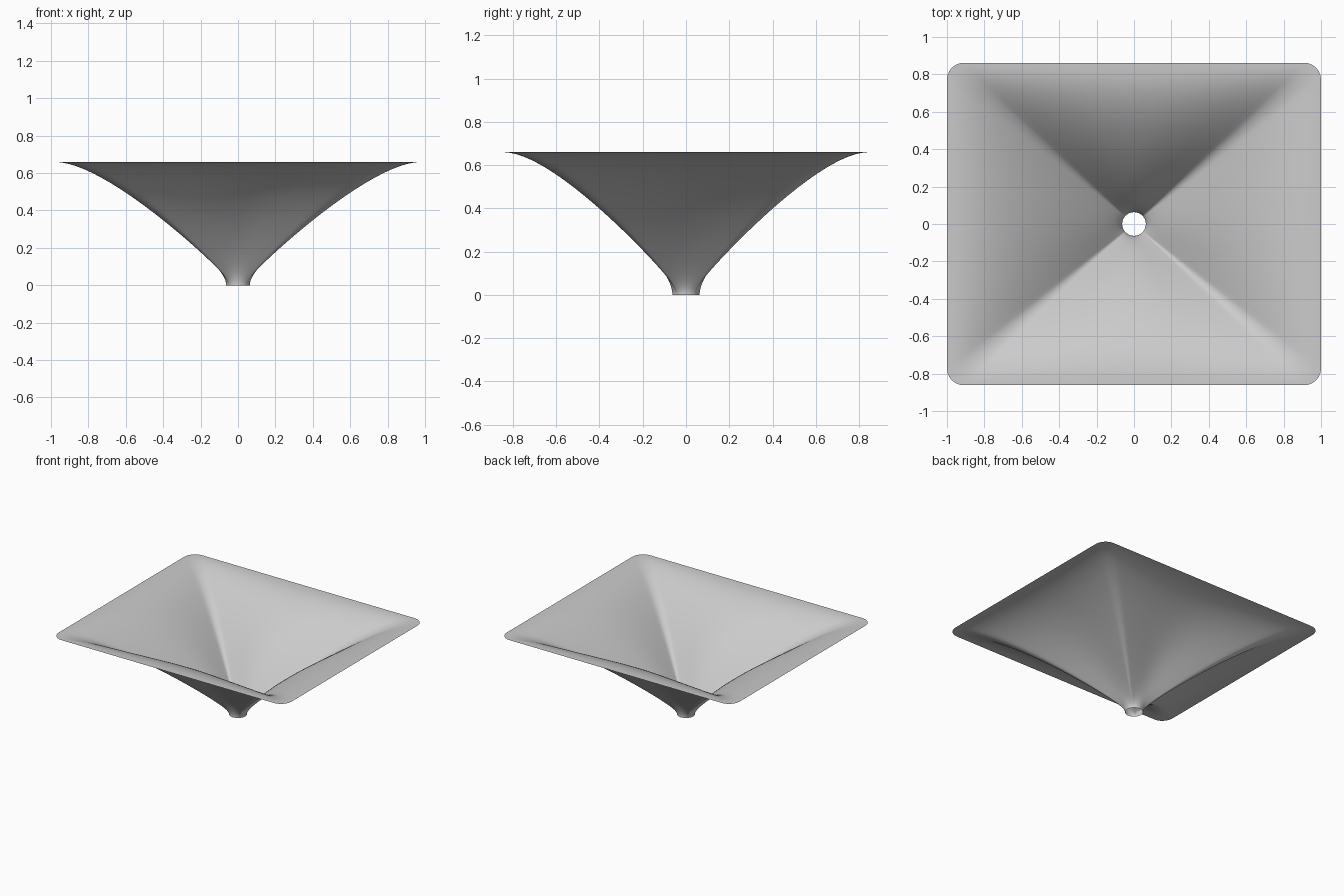
import bpy
import bmesh
import math

cube = bpy.data.objects.get("Cube")
if cube:
    bpy.data.objects.remove(cube, do_unlink=True)

HALF_X, HALF_Y, HEIGHT = 1.0, 0.862, 0.66
THROAT, CORNER = 0.063, 0.09
FLARE, FLARE_POWER = 0.37, 2.5
ROWS, SIDE_STEPS, ARC_STEPS = 48, 32, 6


def rim_outline():
    """Rounded rectangle, counter-clockwise, with evenly divided sides."""
    cx, cy = HALF_X - CORNER, HALF_Y - CORNER
    centres = [(cx, cy), (-cx, cy), (-cx, -cy), (cx, -cy)]
    arcs = []
    for i, (x, y) in enumerate(centres):
        angles = [(i + k / ARC_STEPS) * math.pi / 2 for k in range(ARC_STEPS + 1)]
        arcs.append([(x + CORNER * math.cos(a), y + CORNER * math.sin(a)) for a in angles])
    points = []
    for i, arc in enumerate(arcs):
        points += arc
        (ax, ay), (bx, by) = arc[-1], arcs[(i + 1) % len(arcs)][0]
        for k in range(1, SIDE_STEPS):
            t = k / SIDE_STEPS
            points.append((ax + (bx - ax) * t, ay + (by - ay) * t))
    return points


def radius(rim_radius, u):
    """Conical expansion from the throat plus a flare that rolls out flat at the rim."""
    slope = (rim_radius - FLARE) ** 2 - THROAT ** 2
    cone = math.sqrt(THROAT ** 2 + slope * u * u)
    roll = 1 - max(0.0, 1 - u ** FLARE_POWER) ** (1 / FLARE_POWER)
    return cone + FLARE * roll


# Horn surface: one open sheet from round throat to rectangular mouth
bm = bmesh.new()
outline = rim_outline()
rings = []
for row in range(ROWS + 1):
    u = (1 - math.cos(math.pi * row / ROWS)) / 2
    ring = []
    for x, y in outline:
        length = math.hypot(x, y)
        scale = radius(length, u) / length
        ring.append(bm.verts.new((x * scale, y * scale, HEIGHT * u)))
    rings.append(ring)
for low, high in zip(rings, rings[1:]):
    for i in range(len(low)):
        j = (i + 1) % len(low)
        bm.faces.new((low[i], high[i], high[j], low[j]))
for face in bm.faces:
    face.smooth = True
mesh = bpy.data.meshes.new("horn_flare")
bm.to_mesh(mesh)
bm.free()
horn = bpy.data.objects.new("horn_flare", mesh)
bpy.context.collection.objects.link(horn)

# Plain grey finish
grey = bpy.data.materials.new("light_grey")
grey.use_nodes = True
colour = (0.6, 0.6, 0.6, 1)
grey.diffuse_color = colour
grey.node_tree.nodes["Principled BSDF"].inputs["Base Color"].default_value = colour
mesh.materials.append(grey)
